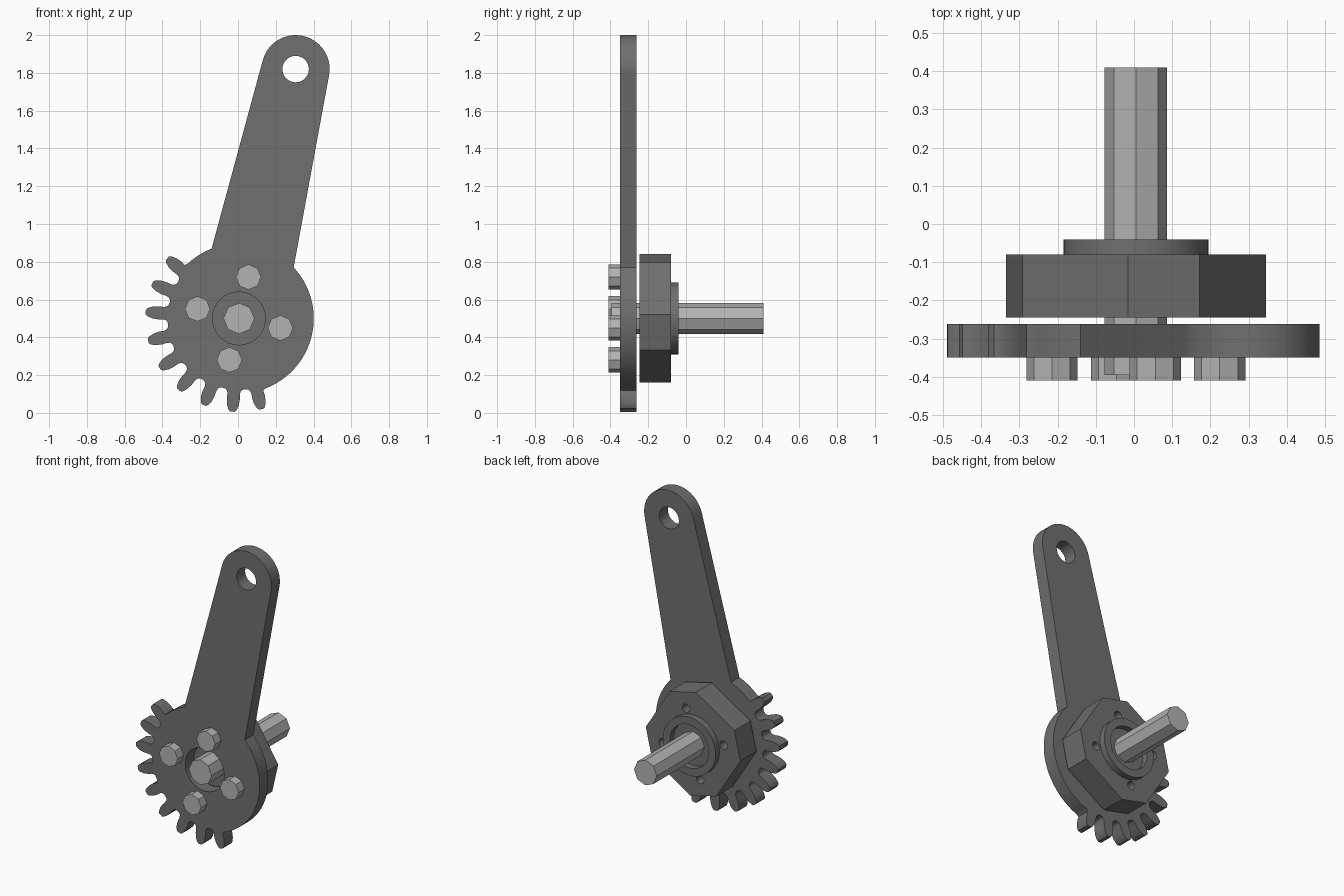
import bpy, bmesh
from math import sin, cos, radians, pi

if "Cube" in bpy.data.objects:
    bpy.data.objects.remove(bpy.data.objects["Cube"])

CX, CZ = 0.005, 0.5          # shared gear / shaft axis


def polar(r, deg, cx=CX, cz=CZ):
    return (cx + r * cos(radians(deg)), cz + r * sin(radians(deg)))


def arc(r, a0, a1, n, cx=CX, cz=CZ):
    return [polar(r, a0 + (a1 - a0) * i / n, cx, cz) for i in range(n + 1)]


def circle(r, n=48, cx=CX, cz=CZ, start=0):
    return [polar(r, start + 360 * i / n, cx, cz) for i in range(n)]


def material(name, v):
    m = bpy.data.materials.new(name)
    m.diffuse_color = (v, v, v, 1)
    m.use_nodes = True
    m.node_tree.nodes["Principled BSDF"].inputs["Base Color"].default_value = m.diffuse_color
    return m


def slab(name, loops, y0, y1, mat, smooth=False):
    """Solid between y0 and y1 from an outline; further loops are holes."""
    cu = bpy.data.curves.new(name, 'CURVE')
    cu.dimensions = '2D'
    cu.fill_mode = 'BOTH'
    cu.extrude = (y1 - y0) / 2
    for loop in loops:
        sp = cu.splines.new('POLY')
        sp.points.add(len(loop) - 1)
        for p, (x, z) in zip(sp.points, loop):
            p.co = (x, z, 0, 1)
        sp.use_cyclic_u = True
    ob = bpy.data.objects.new(name, cu)
    bpy.context.collection.objects.link(ob)
    ob.rotation_euler.x = pi / 2
    ob.location.y = (y0 + y1) / 2
    bpy.ops.object.select_all(action='DESELECT')
    ob.select_set(True)
    bpy.context.view_layer.objects.active = ob
    bpy.ops.object.convert(target='MESH')
    ob = bpy.context.object
    bm = bmesh.new()
    bm.from_mesh(ob.data)
    bmesh.ops.remove_doubles(bm, verts=bm.verts, dist=1e-5)
    bmesh.ops.recalc_face_normals(bm, faces=bm.faces)
    for f in bm.faces:
        f.smooth = False
    bm.to_mesh(ob.data)
    bm.free()
    ob.data.materials.clear()
    ob.data.materials.append(mat)
    if smooth:
        bpy.ops.object.shade_smooth_by_angle(angle=radians(25))
    return ob


dark = material("dark_grey", 0.16)
light = material("light_grey", 0.45)

# Lever plate: rounded arm, plain disc and nine gear teeth
half_tooth = [(0.376, 9), (0.379, 6.8), (0.387, 5.4), (0.402, 4.7),
              (0.43, 4.6), (0.46, 3.9), (0.485, 2.6), (0.495, 1.4)]
outline = arc(0.18, -10.5, 165, 28, 0.305, 1.82)      # arm tip
outline += arc(0.397, 111.4, 133, 5)                  # disc left of arm
for i in range(9):
    a = 140 + 18 * i
    side = half_tooth if i else half_tooth[3:]
    end = half_tooth[::-1][:5] if i == 8 else half_tooth[:0:-1]
    outline += [polar(r, a - d) for r, d in side]
    outline += [polar(r, a + d) for r, d in end]
outline += arc(0.396, 291, 403, 36)                   # disc right side
slab("lever_plate",
     [outline, circle(0.07, 40, 0.305, 1.82), circle(0.14)],
     -0.35, -0.262, dark, True)

# Hub: eight-sided body with uneven sides and four bolt holes
spots = [polar(0.225, 77 + 90 * k) for k in range(4)]
hub = [polar(0.341, 90 * k + a) for k in range(4) for a in (3.4, 60.7)]
slab("hub", [hub] + [circle(0.027, 20, x, z) for x, z in spots],
     -0.245, -0.08, dark, True)

# Raised ring on the back of the hub
slab("hub_ring", [circle(0.19), circle(0.14)], -0.08, -0.04, dark, True)

# Octagonal shaft and bolt heads
slab("shaft", [circle(0.082, 8)], -0.395, 0.41, light)
for k, (x, z) in enumerate(spots):
    slab(f"bolt_head_{k + 1}", [circle(0.067, 8, x, z)], -0.41, -0.35, light)
